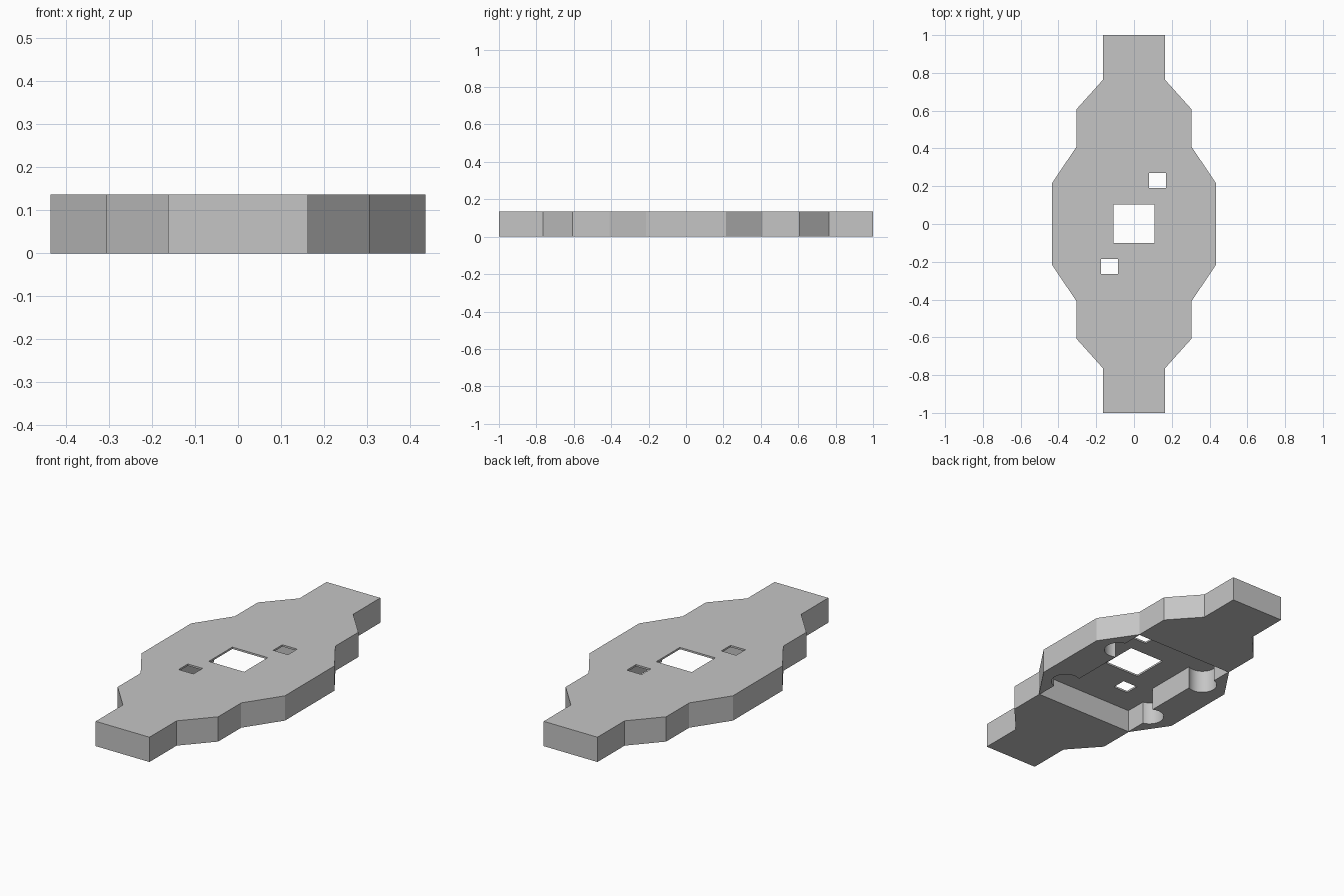
import bpy, bmesh, math

if "Cube" in bpy.data.objects:
    bpy.data.objects.remove(bpy.data.objects["Cube"], do_unlink=True)

HEIGHT = 0.136
FLOOR = 0.126

grey = bpy.data.materials.new("plain_grey")
grey.use_nodes = True
colour = (0.56, 0.56, 0.56, 1)
grey.diffuse_color = colour
grey.node_tree.nodes["Principled BSDF"].inputs["Base Color"].default_value = colour


def mirror_outline(quarter):
    """Close a +x +y quarter profile (running from +y to the x axis) over both axes."""
    right = quarter + [(x, -y) for x, y in reversed(quarter)]
    return right + [(-x, y) for x, y in reversed(right)]


def prism(name, outline, z0, z1):
    bm = bmesh.new()
    face = bm.faces.new([bm.verts.new((x, y, z0)) for x, y in outline])
    side = bmesh.ops.extrude_face_region(bm, geom=[face])
    verts = [v for v in side["geom"] if isinstance(v, bmesh.types.BMVert)]
    bmesh.ops.translate(bm, verts=verts, vec=(0, 0, z1 - z0))
    bmesh.ops.recalc_face_normals(bm, faces=bm.faces)
    mesh = bpy.data.meshes.new(name)
    bm.to_mesh(mesh)
    bm.free()
    mesh.materials.append(grey)
    obj = bpy.data.objects.new(name, mesh)
    bpy.context.collection.objects.link(obj)
    return obj


def box(name, cx, cy, w, d):
    outline = [(cx + sx * w / 2, cy + sy * d / 2)
               for sx, sy in ((-1, -1), (1, -1), (1, 1), (-1, 1))]
    return prism(name, outline, -0.1, HEIGHT + 0.1)


# Stepped plate body
plate = prism("stepped_plate", mirror_outline(
    [(0.163, 1), (0.163, 0.765), (0.305, 0.607), (0.305, 0.408), (0.435, 0.215)]),
    0, HEIGHT)

# Underside pocket: straight ends, round reliefs, and a ridge on each long side
cx, cy, r = 0.285, 0.215, 0.075
wall, ridge = 0.302, 0.25
start = math.acos((wall - cx) / r)
end = -math.acos((ridge - cx) / r)
STEPS = 20
arc = [(cx + r * math.cos(a), cy + r * math.sin(a))
       for a in (start + (end - start) * i / STEPS for i in range(STEPS + 1))]
pocket = prism("pocket_cutter", mirror_outline([(wall, 0.405)] + arc), -0.1, FLOOR)

# Square centre opening and two small windows
cutters = [
    pocket,
    box("centre_cutter", 0, 0.002, 0.215, 0.205),
    box("window_cutter_left", 0.125, 0.23, 0.09, 0.08),
    box("window_cutter_right", -0.13, -0.225, 0.09, 0.08),
]

bpy.ops.object.select_all(action="DESELECT")
bpy.context.view_layer.objects.active = plate
plate.select_set(True)
for cutter in cutters:
    cutter.hide_render = True
    mod = plate.modifiers.new(cutter.name, "BOOLEAN")
    mod.operation = "DIFFERENCE"
    mod.solver = "EXACT"
    mod.object = cutter
    bpy.ops.object.modifier_apply(modifier=mod.name)
    bpy.data.objects.remove(cutter, do_unlink=True)

bpy.ops.object.shade_smooth_by_angle(angle=math.radians(20))
